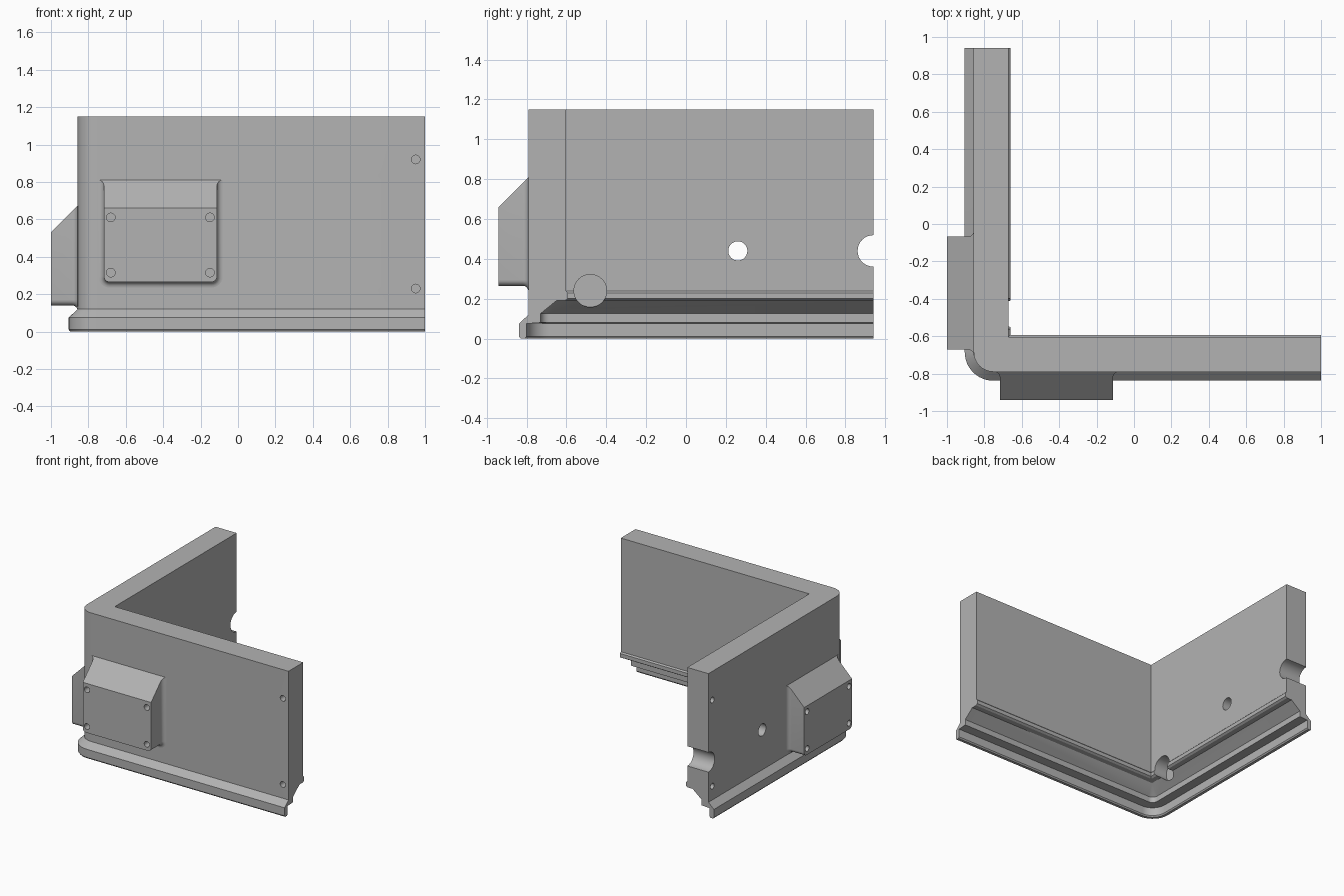
import bpy
import bmesh
from math import sin, cos, pi
from mathutils import Vector

if "Cube" in bpy.data.objects:
    bpy.data.objects.remove(bpy.data.objects["Cube"], do_unlink=True)

grey = bpy.data.materials.new("plain grey")
grey.use_nodes = True
colour = (0.45, 0.45, 0.45, 1)
grey.diffuse_color = colour
grey.node_tree.nodes["Principled BSDF"].inputs["Base Color"].default_value = colour

OUT_X, OUT_Y = -0.857, -0.79     # outer wall faces
END_X, END_Y = 1.0, 0.94         # free ends of the two arms
CORNER = 0.105                   # outer corner radius of the wall


def loft(name, rings):
    """Skin closed rings of equal length and cap both ends."""
    bm = bmesh.new()
    loops = [[bm.verts.new(p) for p in ring] for ring in rings]
    n = len(loops[0])
    for a, b in zip(loops, loops[1:]):
        for i in range(n):
            j = (i + 1) % n
            bm.faces.new((a[i], a[j], b[j], b[i]))
    bm.faces.new(loops[0])
    bm.faces.new(loops[-1])
    bmesh.ops.remove_doubles(bm, verts=bm.verts, dist=1e-5)
    bmesh.ops.recalc_face_normals(bm, faces=bm.faces)
    mesh = bpy.data.meshes.new(name)
    bm.to_mesh(mesh)
    bm.free()
    mesh.materials.append(grey)
    obj = bpy.data.objects.new(name, mesh)
    bpy.context.collection.objects.link(obj)
    return obj


def drill(obj, centre, axis, radius, depth):
    """Cut a round hole of the given depth either side of centre."""
    rings = []
    side = Vector((0, 1, 0)) if axis == "X" else Vector((1, 0, 0))
    along = Vector((1, 0, 0)) if axis == "X" else Vector((0, 1, 0))
    for s in (-depth, depth):
        rings.append([Vector(centre) + along * s + side * radius * cos(t * pi / 16)
                      + Vector((0, 0, radius * sin(t * pi / 16))) for t in range(32)])
    cutter = loft("hole_cutter", rings)
    cutter.hide_render = True
    mod = obj.modifiers.new("hole", "BOOLEAN")
    mod.operation = "DIFFERENCE"
    mod.solver = "EXACT"
    mod.object = cutter
    bpy.context.view_layer.objects.active = obj
    bpy.ops.object.modifier_apply(modifier=mod.name)
    bpy.data.objects.remove(cutter, do_unlink=True)


def smooth(obj):
    bpy.ops.object.select_all(action="DESELECT")
    obj.select_set(True)
    bpy.context.view_layer.objects.active = obj
    bpy.ops.object.shade_smooth_by_angle(angle=pi / 6)


# Corner wall: section of (inward offset, height) swept around the corner
section = [(-0.04, 0), (-0.048, 0.01), (-0.048, 0.075), (0, 0.12), (0, 1.15),
           (0.187, 1.15), (0.187, 0.24), (0.197, 0.23), (0.197, 0.2), (0.182, 0.19),
           (0.14, 0.19), (0.06, 0.125), (0.06, 0.08), (-0.01, 0.075), (-0.01, 0.01),
           (-0.018, 0)]
cx, cy = OUT_X + CORNER, OUT_Y + CORNER
rings = [[(END_X, OUT_Y + d, z) for d, z in section]]
for k in range(13):
    a = -pi / 2 - k * pi / 24
    ring = []
    for d, z in section:
        r = max(CORNER - d, 0)
        shift = max(d - CORNER, 0)
        ring.append((cx + shift + r * cos(a), cy + shift + r * sin(a), z))
    rings.append(ring)
rings.append([(OUT_X + d, END_Y, z) for d, z in section])
wall = loft("corner_wall", rings)

# Holes in the wall
for z in (0.23, 0.92):
    drill(wall, (0.95, OUT_Y, z), "Y", 0.023, 0.06)
    drill(wall, (OUT_X, 0.89, z), "X", 0.023, 0.06)
drill(wall, (OUT_X, 0.26, 0.44), "X", 0.048, 0.4)       # through hole
drill(wall, (OUT_X, END_Y, 0.44), "X", 0.079, 0.4)      # half-round end notch
drill(wall, (-0.58, -0.48, 0.24), "X", 0.082, 0.2)      # blind inner socket
smooth(wall)


def housing(name, place, u0, u1, bottom, top, depth):
    """Sloped-top box with rounded lower corners and a fillet at the wall."""
    fillet, corner = 0.03, 0.03
    stations = [(-0.02, fillet)]
    for k in range(7):
        a = k * pi / 12
        stations.append((fillet * (1 - cos(a)), fillet * (1 - sin(a))))
    stations.append((depth, 0))
    rings = []
    for e, f in stations:
        r = corner + f
        ring = [(u0 - f, top - e)]
        for centre, start in ((u0 + corner, pi), (u1 - corner, 1.5 * pi)):
            for k in range(7):
                a = start + k * pi / 12
                ring.append((centre + r * cos(a), bottom + corner + r * sin(a)))
        ring.append((u1 + f, top - e))
        rings.append([place(u, e, z) for u, z in ring])
    return loft(name, rings)


# Front housing
front = housing("front_housing", lambda u, e, z: (u, OUT_Y - e, z),
                -0.717, -0.112, 0.265, 0.81, 0.15)
for x in (-0.68, -0.15):
    for z in (0.315, 0.61):
        drill(front, (x, -0.94, z), "Y", 0.023, 0.06)
smooth(front)

# Side housing
side = housing("side_housing", lambda u, e, z: (OUT_X - e, u, z),
               -0.672, -0.067, 0.14, 0.675, -OUT_X * -1 + 1.0)
for y in (-0.635, -0.105):
    for z in (0.19, 0.485):
        drill(side, (-1.0, y, z), "X", 0.023, 0.06)
smooth(side)
